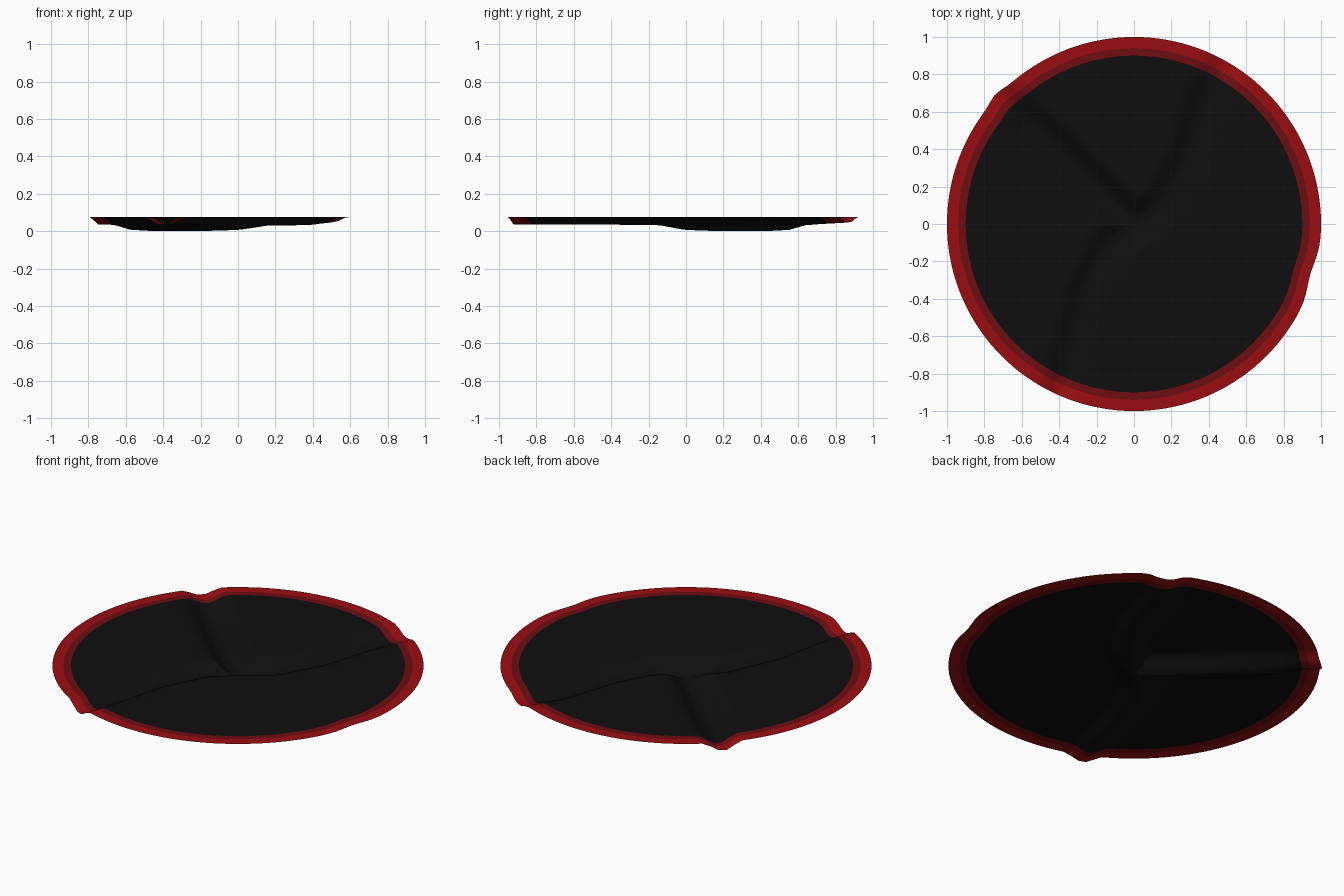
import bpy, bmesh, math
from mathutils import Vector

if "Cube" in bpy.data.objects:
    bpy.data.objects.remove(bpy.data.objects["Cube"])

TOP = 0.077      # height of the undented sheet
SEGS = 144       # sides of the disc


def material(name, colour):
    m = bpy.data.materials.new(name)
    m.diffuse_color = (*colour, 1)
    m.use_nodes = True
    m.node_tree.nodes["Principled BSDF"].inputs["Base Color"].default_value = m.diffuse_color
    return m


mats = [material("black", (0.0045, 0.0045, 0.0045)),
        material("dark red", (0.155, 0.004, 0.005)),
        material("bright red", (0.32, 0.004, 0.005))]

# Three creases running from the middle to the rim: (x, y, depth, half width)
creases = [
    [(0.0, 0.0, 0.070, 0.13), (-0.16, 0.14, 0.075, 0.14), (-0.43, 0.41, 0.077, 0.14),
     (-0.56, 0.54, 0.070, 0.13), (-0.65, 0.63, 0.045, 0.11), (-0.76, 0.72, 0.040, 0.11)],
    [(0.0, 0.0, 0.070, 0.13), (-0.14, -0.13, 0.045, 0.13), (-0.27, -0.40, 0.042, 0.12),
     (-0.34, -0.70, 0.042, 0.11), (-0.42, -0.96, 0.042, 0.11)],
    [(0.0, 0.0, 0.070, 0.13), (0.15, 0.10, 0.047, 0.13), (0.28, 0.32, 0.046, 0.13),
     (0.38, 0.64, 0.043, 0.13), (0.50, 0.88, 0.030, 0.12)],
]


def smooth(t):
    t = max(0.0, min(1.0, t))
    return t * t * (3 - 2 * t)


def height(x, y):
    """Sheet height: the deepest crease passing near this point."""
    p, dent = Vector((x, y)), 0.0
    for path in creases:
        for a, b in zip(path, path[1:]):
            pa, d = Vector(a[:2]), Vector(b[:2]) - Vector(a[:2])
            t = max(0.0, min(1.0, (p - pa).dot(d) / d.length_squared))
            dist = (p - pa - d * t).length
            depth, width = (a[i] + (b[i] - a[i]) * t for i in (2, 3))
            dent = max(dent, depth * smooth(1.1 * (1 - dist / width)))
    return TOP - dent


# Ring radii: black field, dark red band, bright red border
radii = [0.9 * i / 30 for i in range(1, 31)] + [0.92, 0.94, 0.96, 0.98, 1.0]

bm = bmesh.new()
centre = bm.verts.new((0, 0, height(0, 0)))
rings = []
for r in radii:
    ring = []
    for s in range(SEGS):
        a = 2 * math.pi * s / SEGS
        # slight outline wobble: flattened at lower right, bulged at upper left
        flat = 0.02 * math.exp(-((a - math.radians(344)) / 0.11) ** 2)
        bulge = 0.015 * math.exp(-((a - math.radians(137)) / 0.06) ** 2)
        k = r * (1 + (bulge - flat) * r ** 3)
        x, y = k * math.cos(a), k * math.sin(a)
        ring.append(bm.verts.new((x, y, height(x, y))))
    rings.append(ring)

for s in range(SEGS):
    n = (s + 1) % SEGS
    bm.faces.new((centre, rings[0][s], rings[0][n]))
    for i in range(len(rings) - 1):
        f = bm.faces.new((rings[i][s], rings[i + 1][s], rings[i + 1][n], rings[i][n]))
        f.material_index = 0 if radii[i] < 0.895 else 1 if radii[i] < 0.935 else 2
    
for f in bm.faces:
    f.smooth = True

me = bpy.data.meshes.new("creased_round_mat")
bm.to_mesh(me)
bm.free()
for m in mats:
    me.materials.append(m)
mat_obj = bpy.data.objects.new("creased_round_mat", me)
bpy.context.collection.objects.link(mat_obj)
